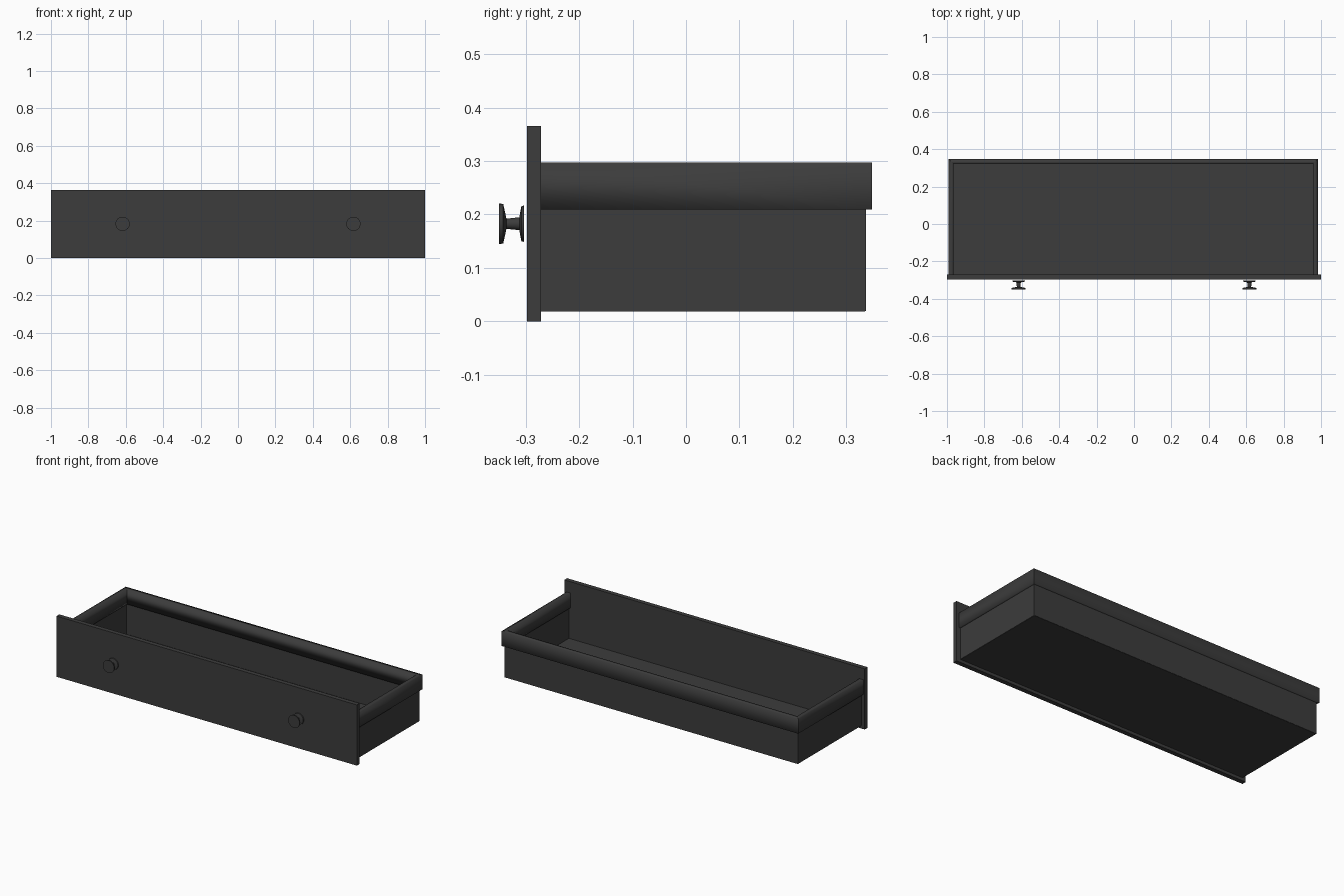
import bpy, bmesh, math

if "Cube" in bpy.data.objects:
    bpy.data.objects.remove(bpy.data.objects["Cube"])

mat = bpy.data.materials.new("dark_grey")
mat.diffuse_color = (0.045, 0.045, 0.045, 1)
mat.use_nodes = True
mat.node_tree.nodes["Principled BSDF"].inputs["Base Color"].default_value = mat.diffuse_color

XL, XR, YF, YB = -0.978, 0.971, -0.271, 0.335   # wall centre lines


def finish(name, bm):
    bmesh.ops.recalc_face_normals(bm, faces=bm.faces[:])
    me = bpy.data.meshes.new(name)
    bm.to_mesh(me)
    bm.free()
    me.materials.append(mat)
    ob = bpy.data.objects.new(name, me)
    bpy.context.collection.objects.link(ob)
    return ob


def box(name, x0, x1, y0, y1, z0, z1):
    bm = bmesh.new()
    bmesh.ops.create_cube(bm, size=1)
    for v in bm.verts:
        v.co = (x0 + (v.co.x + 0.5) * (x1 - x0),
                y0 + (v.co.y + 0.5) * (y1 - y0),
                z0 + (v.co.z + 0.5) * (z1 - z0))
    return finish(name, bm)


def u_sweep(name, half, z0, z1, soft=False):
    """Rectangular section swept along left, back and right with mitred corners."""
    bm = bmesh.new()
    rings = []
    section = [(-half, z0), (half, z0), (half, z1), (-half, z1)]
    for sx, back in ((-1, False), (-1, True), (1, True), (1, False)):
        rings.append([bm.verts.new(((XL if sx < 0 else XR) + sx * o,
                                    YB + o if back else YF, z))
                      for o, z in section])
    for a, b in zip(rings, rings[1:]):
        for i in range(4):
            j = (i + 1) % 4
            bm.faces.new((a[i], a[j], b[j], b[i]))
    bm.faces.new(rings[0])
    bm.faces.new(rings[-1])
    if soft:   # soft along the length, crisp at the corners and ends
        for f in bm.faces:
            f.smooth = True
        for ring in rings:
            for i in range(4):
                e = bm.edges.get((ring[i], ring[(i + 1) % 4]))
                e.smooth = False
    return finish(name, bm)


def knob(name, x, z, seg=32):
    """Lathed spool with a round front disc, thin neck and base disc."""
    profile = [(-0.350, 0), (-0.350, 0.038), (-0.342, 0.037), (-0.336, 0.0095),
               (-0.312, 0.012), (-0.308, 0.033), (-0.303, 0.034), (-0.303, 0)]
    bm = bmesh.new()
    vs = [bm.verts.new((x + r, y, z)) for y, r in profile]
    es = [bm.edges.new(p) for p in zip(vs, vs[1:])]
    bmesh.ops.spin(bm, geom=vs + es, cent=(x, 0, z), axis=(0, 1, 0),
                   angle=math.tau, steps=seg)
    bmesh.ops.remove_doubles(bm, verts=bm.verts[:], dist=1e-5)
    ob = finish(name, bm)
    bpy.ops.object.select_all(action='DESELECT')
    bpy.context.view_layer.objects.active = ob
    ob.select_set(True)
    bpy.ops.object.shade_smooth_by_angle(angle=math.radians(30))


# Front panel
box("front_panel", -1, 1, -0.298, YF, 0, 0.365)
# Thin tray walls and the thicker rim capping them
u_sweep("tray_walls", 0.002, 0.019, 0.215)
u_sweep("tray_rim", 0.0135, 0.209, 0.297, soft=True)
# Tray floor
box("tray_floor", XL, XR, YF, YB, 0.018, 0.022)
# Pulls
for side, x in (("left", -0.617), ("right", 0.617)):
    knob(side + "_knob", x, 0.1825)
